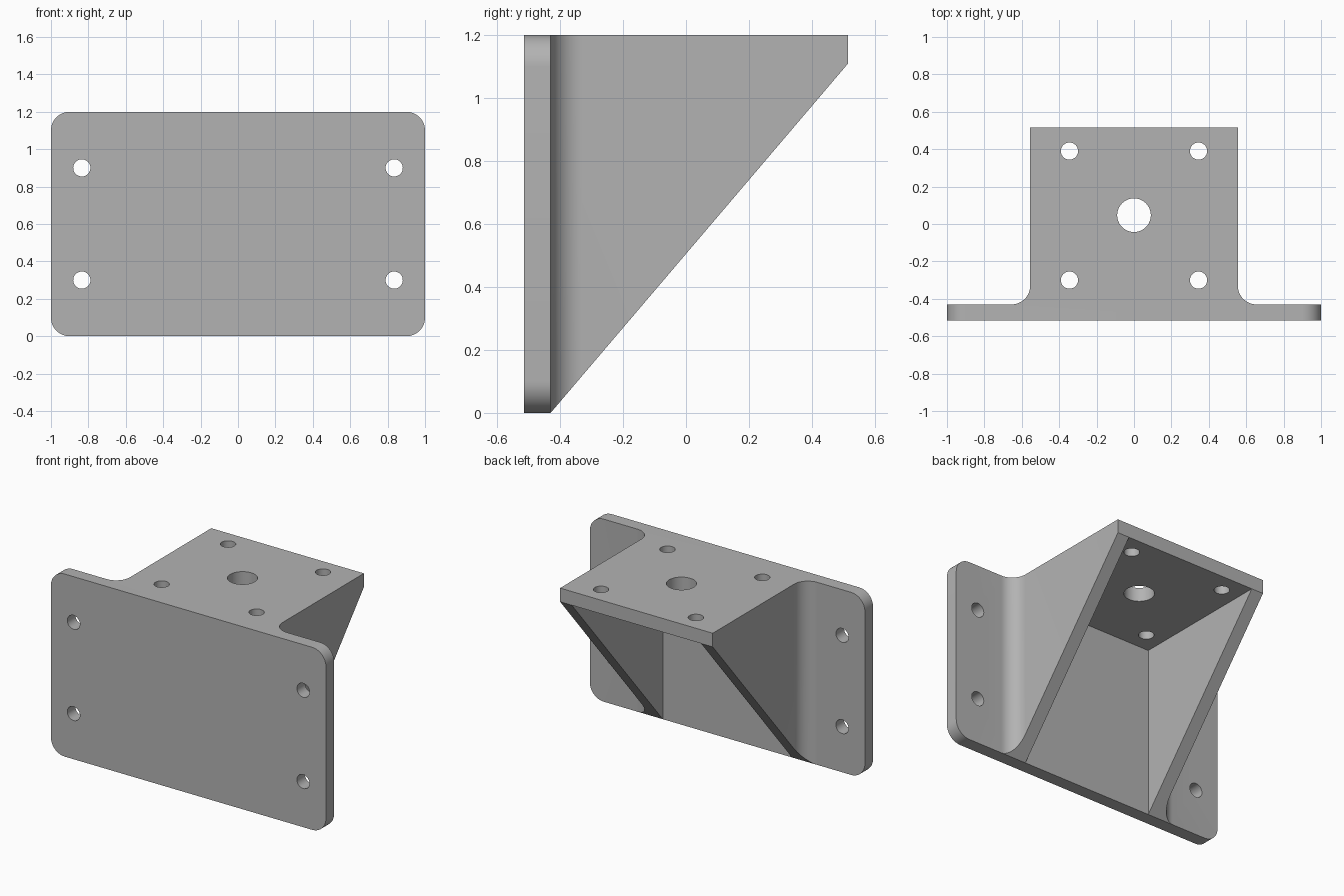
import bpy
import bmesh
from math import radians, cos, sin
from mathutils import Vector

if "Cube" in bpy.data.objects:
    bpy.data.objects.remove(bpy.data.objects["Cube"])

# Main dimensions
HALF_W, HEIGHT = 1.0, 1.2
FRONT, BACK = -0.515, 0.515
PLATE_BACK = -0.43
WEB, WALL = 0.555, 0.085
SHELF_Z = 1.11
ROUND = 0.1
HOLE = 0.046

grey = bpy.data.materials.new("plain grey")
grey.use_nodes = True
colour = (0.45, 0.45, 0.45, 1)
grey.diffuse_color = colour
grey.node_tree.nodes["Principled BSDF"].inputs["Base Color"].default_value = colour


def arc(cx, cy, r, start, end, steps=12):
    angles = [radians(start + (end - start) * i / steps) for i in range(steps + 1)]
    return [(cx + r * cos(a), cy + r * sin(a)) for a in angles]


def prism(name, profile, axis, low, high):
    """Extrude a closed 2D profile along x, y or z."""
    def place(p, d):
        return Vector({"x": (d, *p), "y": (p[0], d, p[1]), "z": (*p, d)}[axis])
    bm = bmesh.new()
    face = bm.faces.new([bm.verts.new(place(p, low)) for p in profile])
    moved = bmesh.ops.extrude_face_region(bm, geom=[face])["geom"]
    verts = [v for v in moved if isinstance(v, bmesh.types.BMVert)]
    bmesh.ops.translate(bm, verts=verts, vec=place((0, 0), high - low))
    bmesh.ops.recalc_face_normals(bm, faces=bm.faces)
    mesh = bpy.data.meshes.new(name)
    bm.to_mesh(mesh)
    bm.free()
    mesh.materials.append(grey)
    obj = bpy.data.objects.new(name, mesh)
    bpy.context.collection.objects.link(obj)
    return obj


def combine(body, tool, operation="DIFFERENCE"):
    mod = body.modifiers.new("cut", "BOOLEAN")
    mod.operation, mod.solver, mod.object = operation, "EXACT", tool
    bpy.context.view_layer.objects.active = body
    bpy.ops.object.modifier_apply(modifier=mod.name)
    bpy.data.objects.remove(tool)


# Plan outline: wall plate with a filleted block behind it
side = [(HALF_W + 0.1, FRONT), (HALF_W + 0.1, PLATE_BACK)]
side += arc(WEB + ROUND, PLATE_BACK + ROUND, ROUND, 270, 180)
side += [(WEB, BACK)]
outline = side + [(-x, y) for x, y in reversed(side)]
bracket = prism("bracket", outline, "z", -0.1, HEIGHT + 0.1)

# Rounded plate silhouette trims the height and the corners
cx, low, high = HALF_W - ROUND, ROUND, HEIGHT - ROUND
silhouette = (arc(cx, high, ROUND, 0, 90) + arc(-cx, high, ROUND, 90, 180)
              + arc(-cx, low, ROUND, 180, 270) + arc(cx, low, ROUND, 270, 360))
combine(bracket, prism("silhouette", silhouette, "y", -0.8, 0.8), "INTERSECT")

# Pocket between the gussets, under the shelf
inner = WEB - WALL
pocket = [(-inner, PLATE_BACK), (inner, PLATE_BACK), (inner, 0.8), (-inner, 0.8)]
combine(bracket, prism("pocket", pocket, "z", -0.2, SHELF_Z))

# Sloping lower edge of the gussets
slope = SHELF_Z / (BACK - PLATE_BACK)
wedge = [(PLATE_BACK, 0), (BACK + 0.2, SHELF_Z + 0.2 * slope),
         (BACK + 0.2, -0.2), (PLATE_BACK, -0.2)]
combine(bracket, prism("slope", wedge, "x", -1.3, 1.3))

# Bolt holes in the wall plate and the shelf
for sx in (-1, 1):
    for z in (0.3, 0.9):
        ring = arc(sx * 0.835, z, HOLE, 0, 360, 32)[:-1]
        combine(bracket, prism("wall_hole", ring, "y", -0.6, -0.35))
    for y in (-0.3, 0.39):
        ring = arc(sx * 0.345, y, HOLE, 0, 360, 32)[:-1]
        combine(bracket, prism("shelf_hole", ring, "z", 1.05, 1.3))

# Large centre hole in the shelf
ring = arc(0, 0.047, 0.09, 0, 360, 40)[:-1]
combine(bracket, prism("centre_hole", ring, "z", 1.05, 1.3))

bpy.ops.object.select_all(action="DESELECT")
bracket.select_set(True)
bpy.context.view_layer.objects.active = bracket
bpy.ops.object.shade_smooth_by_angle(angle=radians(30))
